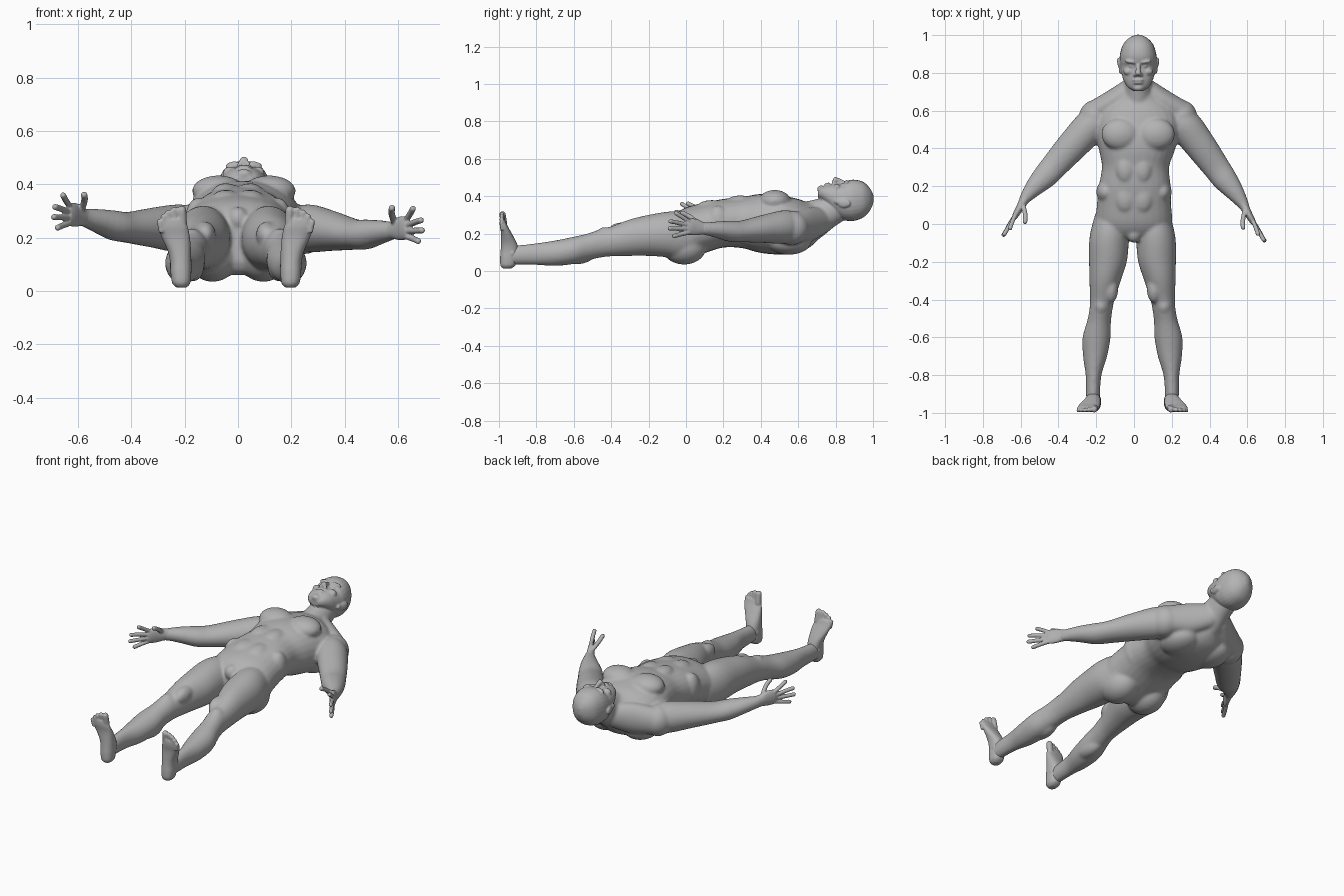
import bpy, bmesh, math
from mathutils import Vector, Matrix

if "Cube" in bpy.data.objects:
    bpy.data.objects.remove(bpy.data.objects["Cube"])

skin = bpy.data.materials.new("matte grey")
skin.use_nodes = True
GREY = (0.45, 0.45, 0.45, 1)
skin.diffuse_color = GREY
bsdf = skin.node_tree.nodes["Principled BSDF"]
bsdf.inputs["Base Color"].default_value = GREY
bsdf.inputs["Roughness"].default_value = 0.7

MID = 0.022   # the chest and head lean slightly to one side


def spline(a, b, c, d, t):
    return [0.5 * (2 * q + (r - p) * t + (2 * p - 5 * q + 4 * r - s) * t * t
                   + (3 * q - p - 3 * r + s) * t ** 3) for p, q, r, s in zip(a, b, c, d)]


def loft(bm, stations, axis=None, power=2.0, steps=5, sides=28):
    """Closed tube through stations (x, y, z, radius across, radius deep)."""
    n = len(stations)
    pts = []
    for i in range(n - 1):
        four = [stations[min(max(i + k, 0), n - 1)] for k in (-1, 0, 1, 2)]
        pts += [spline(*four, j / steps) for j in range(steps)]
    pts.append(stations[-1])
    t = Vector(axis) if axis else Vector(stations[-1][:3]) - Vector(stations[0][:3])
    t.normalize()
    up = Vector((0, -1, 0)) if abs(t.z) > 0.8 else Vector((0, 0, 1))
    u = t.cross(up).normalized()
    v = u.cross(t)
    rings = []
    for x, y, z, ru, rv in pts:
        ring = []
        for k in range(sides):
            a = 2 * math.pi * k / sides
            c, s = math.cos(a), math.sin(a)
            c = math.copysign(abs(c) ** (2 / power), c)
            s = math.copysign(abs(s) ** (2 / power), s)
            ring.append(bm.verts.new(Vector((x, y, z)) + u * ru * c + v * rv * s))
        rings.append(ring)
    for a, b in zip(rings, rings[1:]):
        for k in range(sides):
            bm.faces.new((a[k], a[(k + 1) % sides], b[(k + 1) % sides], b[k]))
    bm.faces.new(rings[0][::-1])
    bm.faces.new(rings[-1])


def slab(bm, rows, power=2.2):
    """Loft along the body from rows (y, x, half width, low z, high z)."""
    loft(bm, [(x, y, (lo + hi) / 2, w, (hi - lo) / 2) for y, x, w, lo, hi in rows],
         (0, 1, 0), power)


def blob(bm, centre, radii, turn=0):
    m = (Matrix.Translation(centre) @ Matrix.Rotation(turn, 4, 'Z')
         @ Matrix.Diagonal((*radii, 1)))
    bmesh.ops.create_uvsphere(bm, u_segments=24, v_segments=16, radius=1, matrix=m)


def digit(bm, points, r):
    """Finger or toe with a rounded tip."""
    st = [(*p, r, r) for p in points]
    loft(bm, st, sides=14)
    blob(bm, points[-1], (r, r, r))


def finish(name, bm, voxel, smooth):
    """Fuse the overlapping masses into one smooth skin."""
    bmesh.ops.recalc_face_normals(bm, faces=bm.faces)
    me = bpy.data.meshes.new(name)
    bm.to_mesh(me)
    bm.free()
    me.materials.append(skin)
    ob = bpy.data.objects.new(name, me)
    bpy.context.collection.objects.link(ob)
    r = ob.modifiers.new("fuse", 'REMESH')
    r.mode = 'VOXEL'
    r.voxel_size = voxel
    r.use_smooth_shade = True
    s = ob.modifiers.new("soften", 'SMOOTH')
    s.factor = 0.5
    s.iterations = smooth


def arm_point(s, p):
    """Place an arm point; the right arm lies a little higher."""
    t = min(max((p[0] - 0.25) / 0.33, 0), 1)
    lift = t if s < 0 else 0
    shift = MID * (1 - t)
    return (s * p[0] + shift, p[1] + 0.03 * lift, p[2] + 0.05 * lift, *p[3:])


def leg_point(s, p):
    return (s * p[0] - 0.008, *p[1:])


# Torso, arms and legs
bm = bmesh.new()
slab(bm, [(.71, MID, .07, .17, .37), (.66, MID, .14, .125, .365), (.60, MID, .205, .10, .385),
          (.53, MID, .23, .088, .40), (.45, .018, .217, .09, .412), (.38, .015, .198, .10, .41),
          (.30, .008, .178, .122, .395), (.20, .004, .19, .125, .385), (.10, 0, .197, .095, .365),
          (.0, 0, .20, .06, .34), (-.06, 0, .16, .07, .30), (-.085, 0, .08, .11, .25)])
loft(bm, [(MID, .60, .24, .10, .12), (MID, .68, .275, .082, .105),
          (MID, .76, .315, .073, .085), (MID, .85, .36, .07, .075)])
blob(bm, (0, -.055, .27), (.04, .045, .045))                       # pubic mound
for s in (1, -1):
    blob(bm, (MID + s * .095, .475, .375), (.10, .085, .058))      # chest muscle
    blob(bm, (MID + s * .11, .55, .155), (.10, .12, .068))         # shoulder blade
    blob(bm, (s * .045, .29, .37), (.05, .075, .034))              # belly muscle
    blob(bm, (s * .045, .14, .345), (.055, .08, .034))
    blob(bm, (s * .15, .17, .26), (.05, .06, .09))                 # flank
    blob(bm, (s * .095, -.01, .13), (.098, .12, .096))             # buttock
    loft(bm, [(MID + s * .03, .73, .27, .05, .07), (MID + s * .12, .66, .25, .06, .09),
              (MID + s * .22, .60, .235, .06, .08)])               # shoulder slope
    blob(bm, arm_point(s, (.228, .565, .23)), (.085, .092, .092))
    loft(bm, [arm_point(s, p) for p in (
        (.17, .60, .235, .06, .07), (.24, .53, .235, .088, .09), (.335, .415, .225, .083, .075),
        (.425, .30, .212, .072, .058), (.475, .235, .212, .066, .056),
        (.53, .17, .22, .05, .045), (.575, .11, .225, .032, .035),
        (.595, .075, .228, .022, .035))])
    loft(bm, [leg_point(s, p) for p in (
        (.11, .06, .19, .085, .11), (.12, -.03, .19, .10, .128), (.125, -.1, .195, .105, .122),
        (.13, -.2, .19, .10, .11), (.145, -.3, .178, .083, .098), (.16, -.4, .158, .065, .08),
        (.168, -.46, .147, .061, .076), (.178, -.52, .13, .064, .072),
        (.19, -.6, .11, .074, .073), (.198, -.7, .095, .064, .068),
        (.206, -.8, .09, .042, .058), (.209, -.9, .085, .037, .052),
        (.208, -.955, .08, .035, .05))], (0, 1, 0))
    blob(bm, leg_point(s, (.167, -.43, .195)), (.04, .05, .04))    # kneecap
    blob(bm, leg_point(s, (.165, -.59, .085)), (.045, .10, .05))   # calf
    blob(bm, leg_point(s, (.115, -.34, .21)), (.04, .08, .05))     # inner thigh
finish("body", bm, .008, 9)

# Head with face and ears
bm = bmesh.new()
slab(bm, [(1.002, MID, .012, .365, .405), (.985, MID, .048, .325, .44), (.95, MID, .08, .287, .475),
          (.90, MID, .096, .268, .488), (.86, MID, .098, .268, .482), (.835, MID, .096, .275, .468),
          (.80, MID, .089, .30, .468), (.76, MID, .077, .345, .462),
          (.725, MID, .056, .38, .45), (.705, MID, .03, .395, .432)], 2.25)
loft(bm, [(MID, .68, .275, .075, .095), (MID, .76, .315, .072, .084), (MID, .85, .36, .07, .07)])
loft(bm, [(MID, .85, .468, .011, .012), (MID, .82, .481, .012, .014),
          (MID, .795, .487, .017, .017), (MID, .784, .472, .014, .014)], (0, 1, 0))   # nose
blob(bm, (MID, .762, .461), (.03, .007, .013))                     # upper lip
blob(bm, (MID, .747, .457), (.026, .007, .013))                    # lower lip
blob(bm, (MID, .722, .437), (.03, .02, .02))                       # chin
for s in (1, -1):
    blob(bm, (MID + s * .036, .858, .468), (.034, .010, .018), s * .15)   # brow
    blob(bm, (MID + s * .034, .836, .457), (.016, .010, .012))            # eye
    blob(bm, (MID + s * .052, .806, .444), (.026, .02, .022))             # cheek
    blob(bm, (MID + s * .016, .790, .474), (.009, .011, .010))            # nostril
    blob(bm, (MID + s * .098, .845, .362), (.011, .036, .024), s * -.25)  # ear
    blob(bm, (MID + s * .093, .812, .37), (.010, .017, .014))             # ear lobe
finish("head", bm, .005, 4)

# Hands: palm, four fingers and thumb
FINGERS = [((.628, .02, .262), (.645, -.02, .288), (.656, -.052, .308)),
           ((.632, .012, .245), (.664, -.045, .258), (.686, -.083, .265)),
           ((.632, .010, .225), (.668, -.05, .226), (.690, -.087, .227)),
           ((.628, .018, .206), (.658, -.03, .195), (.676, -.064, .187)),
           ((.588, .075, .25), (.576, .02, .29), (.577, -.018, .310))]
# Feet: heel to toes, with the soles facing forward
TOES = [((.200, -.972, .245), (.203, -.981, .302), .0175),
        ((.226, -.976, .25), (.231, -.984, .303), .0125),
        ((.247, -.978, .245), (.253, -.985, .293), .012),
        ((.264, -.980, .235), (.271, -.986, .278), .0115),
        ((.278, -.982, .22), (.286, -.987, .259), .011)]
for s, side in ((1, "left"), (-1, "right")):
    bm = bmesh.new()
    loft(bm, [arm_point(s, p) for p in (
        (.565, .125, .225, .032, .034), (.585, .09, .228, .025, .034),
        (.605, .055, .234, .02, .044), (.625, .02, .236, .017, .044),
        (.636, .0, .236, .012, .036))])
    for f in FINGERS:
        digit(bm, [arm_point(s, p) for p in f], .0125 if f is FINGERS[-1] else .0115)
    finish(side + "_hand", bm, .004, 3)

    bm = bmesh.new()
    loft(bm, [leg_point(s, p) for p in (
        (.204, -.957, .012, .018, .02), (.205, -.952, .03, .034, .04),
        (.206, -.947, .07, .039, .047), (.207, -.943, .11, .04, .048),
        (.212, -.947, .15, .044, .042), (.225, -.960, .20, .053, .029),
        (.236, -.974, .24, .056, .021), (.240, -.980, .268, .046, .015))], (0, 0, 1), 2.3)
    blob(bm, leg_point(s, (.207, -.93, .095)), (.042, .03, .035))  # ankle bones
    for a, b, r in TOES:
        digit(bm, [leg_point(s, a), leg_point(s, b)], r)
    finish(side + "_foot", bm, .005, 3)
